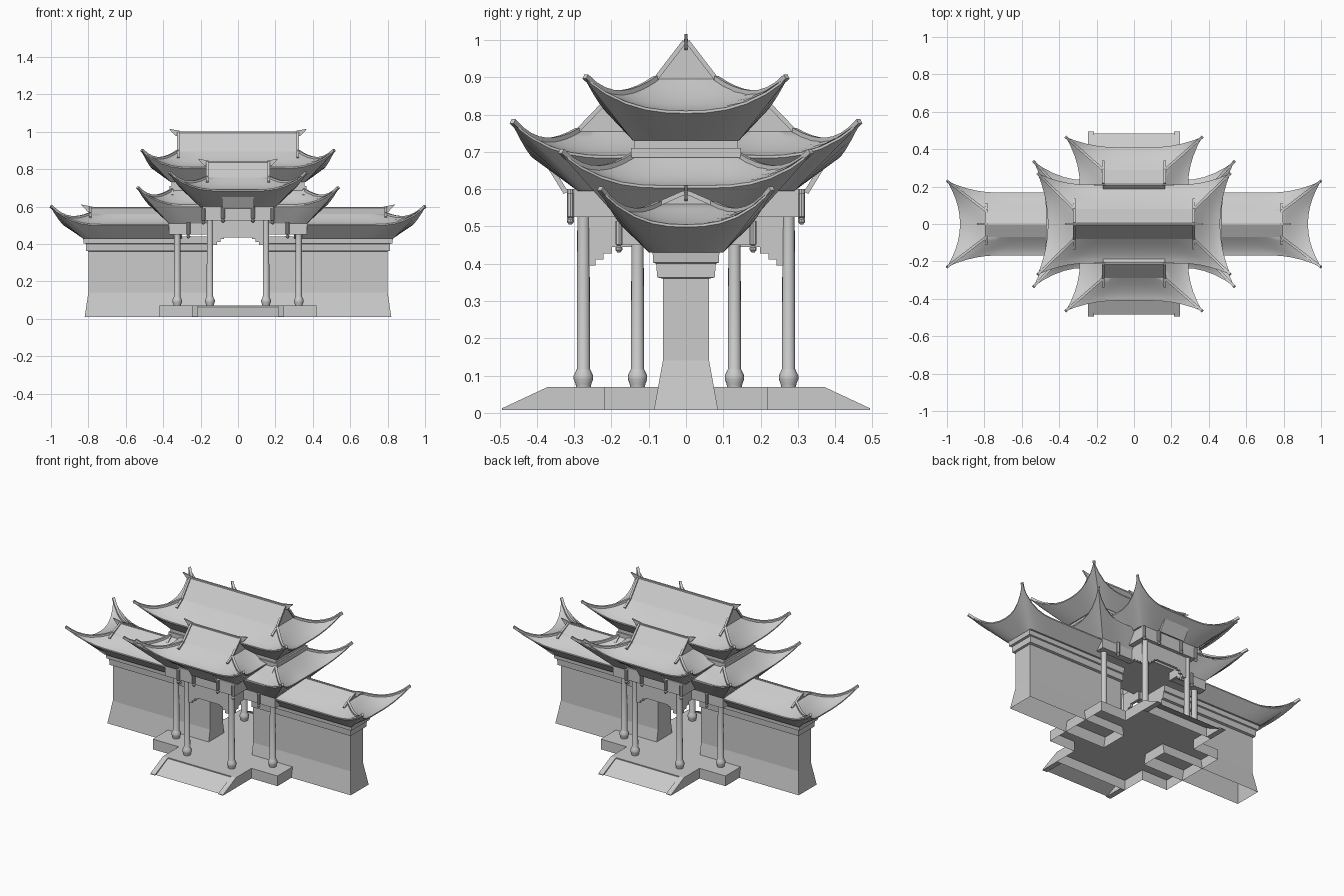
import bpy, bmesh, math
from mathutils import Vector

if "Cube" in bpy.data.objects:
    bpy.data.objects.remove(bpy.data.objects["Cube"], do_unlink=True)

stone = bpy.data.materials.new("plain grey")
stone.use_nodes = True
GREY = (0.6, 0.6, 0.6, 1)
stone.diffuse_color = GREY
stone.node_tree.nodes["Principled BSDF"].inputs["Base Color"].default_value = GREY


def finish(name, bm, smooth=False):
    bmesh.ops.remove_doubles(bm, verts=bm.verts, dist=0.0002)
    bmesh.ops.recalc_face_normals(bm, faces=bm.faces)
    me = bpy.data.meshes.new(name)
    bm.to_mesh(me)
    bm.free()
    me.materials.append(stone)
    ob = bpy.data.objects.new(name, me)
    bpy.context.collection.objects.link(ob)
    if smooth:
        me.polygons.foreach_set("use_smooth", [True] * len(me.polygons))
        me.set_sharp_from_angle(angle=math.radians(32))
    return ob


def loft(name, rings, smooth=False, bottom=True):
    """Skin a list of closed rings of points; the first ring may stay open."""
    bm = bmesh.new()
    rows = [[bm.verts.new(p) for p in ring] for ring in rings]
    n = len(rows[0])
    for a, b in zip(rows, rows[1:]):
        for i in range(n):
            bm.faces.new((a[i], a[(i + 1) % n], b[(i + 1) % n], b[i]))
    if bottom:
        bm.faces.new(rows[0])
    bm.faces.new(rows[-1])
    return finish(name, bm, smooth)


def rect(x0, x1, y0, y1, z):
    return [(x0, y0, z), (x1, y0, z), (x1, y1, z), (x0, y1, z)]


def box(name, x0, x1, y0, y1, z0, z1):
    return loft(name, [rect(x0, x1, y0, y1, z0), rect(x0, x1, y0, y1, z1)])


def lathe(name, x, y, profile, n=16):
    turn = [2 * math.pi * i / n for i in range(n)]
    return loft(name, [[(x + r * math.cos(a), y + r * math.sin(a), z) for a in turn]
                       for r, z in profile], smooth=True)


def plate(name, pts, thick):
    """Extrude a flat outline by a vector, centred on the outline."""
    t = Vector(thick) / 2
    return loft(name, [[Vector(p) - t for p in pts], [Vector(p) + t for p in pts]])


def bar(name, pts, r0, r1):
    """Tapering square ridge that follows a path."""
    rings = []
    for i, p in enumerate(pts):
        d = Vector(pts[min(i + 1, len(pts) - 1)]) - Vector(pts[max(i - 1, 0)])
        side = Vector((-d.y, d.x, 0)).normalized()
        up = d.cross(side).normalized()
        r = r0 + (r1 - r0) * i / (len(pts) - 1)
        rings.append([Vector(p) + side * r * a + up * r * b
                      for a, b in ((-1, -1), (1, -1), (1, 1), (-1, 1))])
    return loft(name, rings)


def roof(name, cy, ridge, gable, eave, tip, body, clip=None, has_gable=True):
    """Hip-and-gable roof. ridge=(x,z) gable=(y,z) eave=(x,y,z) tip=(x,y,z) body=(x,y,z)."""
    rx, zr = ridge
    gy, zg = gable

    def stations(half):
        span = min(0.27, half)
        outer = [(half - span * k / 5, (1 - k / 5) ** 2) for k in range(6)]
        if outer[-1][0] < 0.001:
            return outer + [(-p, w) for p, w in reversed(outer[:-1])]
        return outer + [(-p, w) for p, w in reversed(outer)]

    def side(t, p, w, along, across, inner, flat):
        a = p * (1 - t) * inner / along + p * t
        b = flat[0] * (1 - t) + t * (flat[1] + (across - flat[1]) * w)
        z = zg + (eave[2] - zg) * (1 - (1 - t) ** 1.5) + (tip[2] - eave[2]) * w ** 1.25 * t ** 2.5
        return a, b, z

    def ring(t):
        pts = []
        for sgn in (1, -1):
            for p, w in stations(tip[0])[:-1]:
                a, b, z = side(t, p, w, tip[0], tip[1], rx, (gy, eave[1]))
                pts.append((sgn * a, cy + sgn * b, z))
            for p, w in stations(tip[1])[:-1]:
                a, b, z = side(t, p, w, tip[1], tip[0], gy, (rx, eave[0]))
                pts.append((-sgn * b, cy + sgn * a, z))
        return pts

    rings = [ring(t / 6) for t in range(7)]
    lip = [(x, y, z - 0.007) for x, y, z in rings[-1]]
    under = [(x * body[0] / rx, cy + (y - cy) * body[1] / gy, body[2]) for x, y, z in rings[0]]
    ob = loft(name, rings + [lip, under], smooth=True)
    if clip:
        bm = bmesh.new()
        bm.from_mesh(ob.data)
        bmesh.ops.bisect_plane(bm, geom=bm.verts[:] + bm.edges[:] + bm.faces[:],
                               plane_co=clip[0], plane_no=clip[1], clear_inner=True)
        bm.to_mesh(ob.data)
        bm.free()

    def kept(p):
        return not clip or (Vector(p) - Vector(clip[0])).dot(Vector(clip[1])) > 0

    # gable prism and ridge beam
    x0 = clip[0][0] if clip and clip[1][0] > 0 else -rx
    x1 = clip[0][0] if clip and clip[1][0] < 0 else rx
    if has_gable:
        loft(name + "_gable", [[(x, cy - gy, zg), (x, cy, zr), (x, cy + gy, zg)] for x in (x0, x1)])
        box(name + "_ridge", x0, x1, cy - 0.005, cy + 0.005, zr - 0.012, zr + 0.002)
    # descending ridges, hip ridges and ridge fins
    for sx in (1, -1):
        if has_gable and kept((sx * rx, cy, zr)):
            plate(name + "_fin", [(sx * (rx - 0.012), cy, zr - 0.03), (sx * (rx - 0.012), cy, zr + 0.004),
                                  (sx * (rx + 0.05), cy, zr + 0.016), (sx * (rx + 0.015), cy, zr - 0.022)],
                  (0, 0.009, 0))
        for sy in (1, -1):
            if not kept((sx * tip[0], cy + sy * tip[1], zr)):
                continue
            hip = []
            for t in range(9):
                a, b, z = side(t / 8, tip[0], 1, tip[0], tip[1], rx, (gy, eave[1]))
                hip.append((sx * a, cy + sy * b, z + 0.002))
            bar(name + "_hip_ridge", hip, 0.007, 0.007)
            low = zg + (eave[2] - zg) * 0.52
            start = [(sx * rx, cy + sy * 0.004, zr - 0.004)] if has_gable else []
            bar(name + "_descending_ridge", start + [(sx * rx, cy + sy * gy, zg + 0.002),
                (sx * rx, cy + sy * (gy + (eave[1] - gy) * 0.4), low + 0.01)], 0.006, 0.006)


# cross-shaped platform, hollow below, with a ramp and cheeks on both faces
FLOOR = 0.008
CROSS = [(0.42, -0.22), (0.42, 0.22), (0.245, 0.22), (0.245, 0.37)]
CROSS += [(-x, y) for x, y in reversed(CROSS[1:])] + [(-0.42, -0.22), (-0.245, -0.22),
                                                     (-0.245, -0.37), (0.245, -0.37), (0.245, -0.22)]
loft("platform", [[(x, y, z) for x, y in CROSS] for z in (FLOOR, 0.07)], bottom=False)
for s in (1, -1):
    loft("ramp", [rect(-0.214, 0.214, s * 0.37, s * 0.485, FLOOR),
                  rect(-0.214, 0.214, s * 0.37, s * 0.371, 0.064)], bottom=False)
    for sx in (1, -1):
        plate("ramp_cheek", [(sx * 0.229, s * 0.37, FLOOR), (sx * 0.229, s * 0.37, 0.07),
                             (sx * 0.229, s * 0.494, 0.012), (sx * 0.229, s * 0.494, FLOOR)], (0.032, 0, 0))

# side walls with battered foot and cornice
WALL = [(0.82, 0.086, FLOOR), (0.80, 0.062, 0.14), (0.80, 0.062, 0.36), (0.812, 0.077, 0.363),
        (0.812, 0.08, 0.40), (0.825, 0.088, 0.403), (0.83, 0.09, 0.44)]
for s in (1, -1):
    loft("side_wall", [rect(s * 0.145, s * x, -y, y, z) for x, y, z in WALL], bottom=False)
    roof("wing_roof", 0, (0.79, 0.595), (0.07, 0.56), (0.93, 0.168, 0.505), (1.0, 0.23, 0.6),
         (0.83, 0.1, 0.43), clip=((s * 0.3, 0, 0), (s, 0, 0)))


# columns, hanging posts and spandrels
def column(x, y, top):
    lathe("column", x, y, [(0.02, 0.07), (0.021, 0.077), (0.026, 0.09), (0.026, 0.1), (0.019, 0.115),
                           (0.0175, 0.118), (0.0165, top)])


def hanging_post(x, y, z):
    lathe("hanging_post", x, y, [(0.004, z), (0.01, z + 0.007), (0.01, z + 0.013), (0.005, z + 0.018),
                                 (0.01, z + 0.022), (0.01, z + 0.085)], 10)


for sx in (1, -1):
    for sy in (1, -1):
        column(sx * 0.15, sy * 0.275, 0.535)
        column(sx * 0.325, sy * 0.13, 0.46)
        hanging_post(sx * 0.185, sy * 0.31, 0.505)
        hanging_post(sx * 0.08, sy * 0.31, 0.515)
        hanging_post(sx * 0.265, sy * 0.18, 0.43)
        # stepped brackets beside each porch column
        for k in range(3):
            low, reach = 0.395 + 0.016 * k, 0.112 - 0.018 * k
            box("front_bracket", *sorted((sx * reach, sx * 0.14)),
                sy * 0.275 - 0.008, sy * 0.275 + 0.008, low, 0.45)
            box("side_bracket", sx * 0.15 - 0.008, sx * 0.15 + 0.008,
                *sorted((sy * (0.243 - 0.022 * k), sy * 0.265)), low, 0.45)
        box("side_spandrel", sx * 0.15 - 0.008, sx * 0.15 + 0.008, *sorted((sy * 0.13, sy * 0.27)), 0.445, 0.53)
        box("porch_side_beam", sx * 0.17 - 0.02, sx * 0.17 + 0.02, *sorted((sy * 0.12, sy * 0.3)), 0.525, 0.595)
        box("main_front_beam", *sorted((sx * 0.15, sx * 0.37)), sy * 0.15 - 0.022, sy * 0.15 + 0.022, 0.45, 0.51)

# beams, ceilings, plaques and porch roofs
for s in (1, -1):
    box("front_spandrel", -0.14, 0.14, s * 0.275 - 0.008, s * 0.275 + 0.008, 0.435, 0.53)
    box("porch_front_beam", -0.19, 0.19, s * 0.288 - 0.015, s * 0.288 + 0.015, 0.525, 0.6)
    box("porch_ceiling", -0.19, 0.19, *sorted((s * 0.02, s * 0.29)), 0.575, 0.605)
    box("main_side_beam", *sorted((s * 0.345, s * 0.37)), -0.17, 0.17, 0.45, 0.51)
    plate("plaque", [(-0.085, s * 0.322, 0.59), (0.085, s * 0.322, 0.59),
                     (0.085, s * 0.362, 0.655), (-0.085, s * 0.362, 0.655)], (0, s * 0.012, -0.006))
    roof("porch_roof", s * 0.21, (0.165, 0.84), (0.08, 0.755), (0.29, 0.2, 0.69), (0.365, 0.255, 0.78),
         (0.2, 0.08, 0.595), clip=((0, 0, 0), (0, s, 0)))
box("main_ceiling", -0.37, 0.37, -0.172, 0.172, 0.495, 0.515)

# main lower skirt roof, upper body and top roof
roof("lower_roof", 0, (0.35, 0.7), (0.14, 0.69), (0.47, 0.235, 0.61), (0.537, 0.335, 0.7),
     (0.37, 0.172, 0.51), has_gable=False)
box("upper_body", -0.355, 0.355, -0.14, 0.14, 0.62, 0.735)
box("upper_ledge", -0.365, 0.365, -0.148, 0.148, 0.685, 0.71)
roof("top_roof", 0, (0.32, 1.0), (0.08, 0.895), (0.46, 0.21, 0.81), (0.515, 0.27, 0.9), (0.36, 0.142, 0.73))
